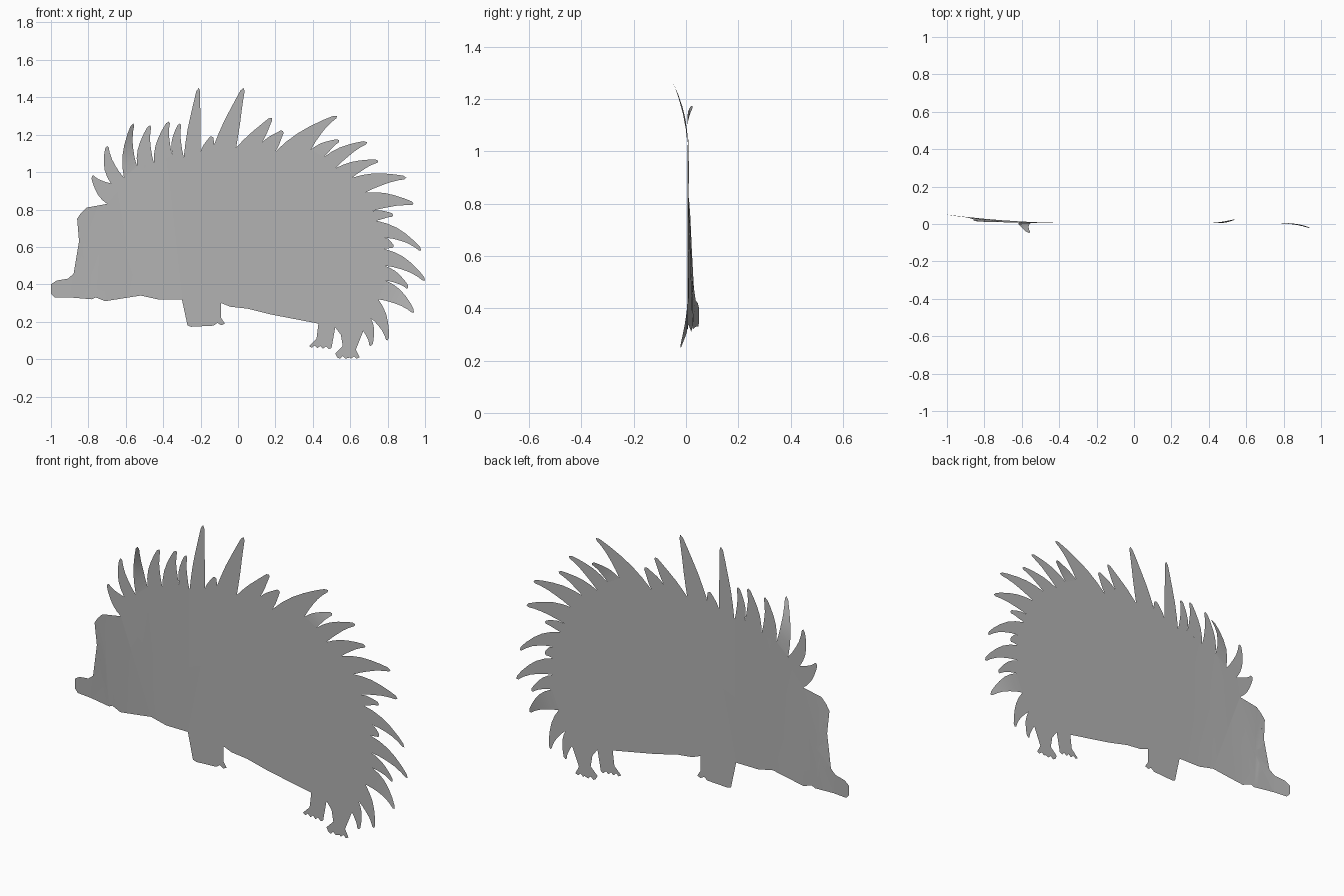
import bpy
import bmesh
from mathutils import Vector

cube = bpy.data.objects.get("Cube")
if cube:
    bpy.data.objects.remove(cube, do_unlink=True)

material = bpy.data.materials.new("plain_grey")
material.use_nodes = True
GREY = (0.45, 0.45, 0.45, 1)
material.diffuse_color = GREY
material.node_tree.nodes["Principled BSDF"].inputs["Base Color"].default_value = GREY

UNIT = 0.01          # outlines are drawn in hundredths


def sheet_depth(x, z):
    """Depth of the sheet: flat, but the face sweeps back toward the snout."""
    reach = max(0, -x - 0.3) / 0.7
    lowness = min(1, max(0.3, 1 - 1.7 * (z - 0.4)))
    return 0.005 + 0.045 * reach ** 2 * lowness


def place(point, curl=0):
    x, z = point[0] * UNIT, point[1] * UNIT
    return Vector((x, sheet_depth(x, z) + curl, z))


def finish(name, bm):
    """Turn the faces to the front and make the object."""
    for face in bm.faces:
        face.normal_update()
        if face.normal.y > 0:
            face.normal_flip()
    mesh = bpy.data.meshes.new(name)
    bm.to_mesh(mesh)
    bm.free()
    mesh.materials.append(material)
    obj = bpy.data.objects.new(name, mesh)
    bpy.context.collection.objects.link(obj)
    bpy.ops.object.select_all(action="DESELECT")
    obj.select_set(True)
    bpy.context.view_layer.objects.active = obj
    bpy.ops.object.shade_smooth_by_angle()
    return obj


def plate(name, outline):
    """Flat cut-out, sliced upright so that it can follow the bend."""
    bm = bmesh.new()
    bm.faces.new([bm.verts.new(place(p)) for p in outline])
    for vert in bm.verts:
        vert.co.y = 0
    bmesh.ops.triangulate(bm, faces=bm.faces[:])
    for step in range(3, 10):
        bmesh.ops.bisect_plane(bm, geom=bm.verts[:] + bm.edges[:] + bm.faces[:],
                               plane_co=(-step / 10, 0, 0), plane_no=(1, 0, 0))
    for vert in bm.verts:
        vert.co.y = sheet_depth(vert.co.x, vert.co.z)
    return finish(name, bm)


def add_quill(bm, start, tip, end, bend, curl):
    """Tapered, bowed blade standing on the body edge from start to end."""
    start, tip, end = Vector(start), Vector(tip), Vector(end)
    middle, half = (start + end) / 2, (end - start) / 2
    axis = tip - middle
    left = Vector((-axis.y, axis.x))
    rungs = []
    for t in (0, 0.2, 0.4, 0.6, 0.8, 0.95):
        centre = middle + axis * t + left * bend * 4 * t * (1 - t)
        side = half * (1 - t) - left.normalized() * 0.8 * min(1, 3 * t)
        rungs.append([bm.verts.new(place(p, curl * t * t))
                      for p in (centre - side, centre + side)])
    for low, high in zip(rungs, rungs[1:]):
        bm.faces.new((low[0], low[1], high[1], high[0]))
    bm.faces.new((*rungs[-1], bm.verts.new(place(tip, curl))))


def quill_row(name, start, quills, bend, curls=None):
    """Row of quills, each given as tip x, tip z, next root x, next root z."""
    bm = bmesh.new()
    roots = [start]
    for index, (tip_x, tip_z, root_x, root_z) in enumerate(quills):
        root = (root_x, root_z)
        add_quill(bm, roots[-1], (tip_x, tip_z), root, bend,
                  (curls or {}).get(index, 0))
        roots.append(root)
    finish(name, bm)
    return roots


def leg(name, back, front, toes):
    """Leg between two side outlines, with a scalloped row of toes."""
    heel, toe = Vector(back[-1]), Vector(front[-1])
    sole = []
    for i in range(1, toes * 2):
        point = heel.lerp(toe, i / (toes * 2))
        point.y += 0.6 if i % 2 == 0 else -0.8
        sole.append(tuple(point))
    plate(name, back + sole + front[::-1])


# Quills, from the brow over the back to the rump
brow = quill_row("brow_quills", (-70, 83), [
    (-78, 98, -68, 94), (-70, 114, -61, 97)], 0.1)
crown = quill_row("crown_quills", brow[-1], [
    (-56, 126, -54, 103), (-47, 125, -45, 105),
    (-37, 127, -35, 109), (-31, 126, -29, 108)], 0.08, {0: -0.055})
shoulder = quill_row("shoulder_quills", crown[-1], [
    (-21, 145, -20, 111), (-14, 119, -13, 114), (3, 145, -1, 113),
    (18, 129, 13, 116), (24, 122, 20, 111)], 0.01)
back = quill_row("back_quills", shoulder[-1], [
    (53, 130, 39, 112), (54, 117, 46, 108), (69, 116, 52, 102),
    (75, 106, 61, 97), (90, 97, 68, 89), (94, 83, 71, 79),
    (83, 77, 74, 74)], 0.06, {1: 0.02})
rump = quill_row("rump_quills", back[-1], [
    (98, 58, 78, 65), (83, 60, 78, 59), (100, 42, 78, 50),
    (91, 38, 79, 42), (94, 25, 75, 32), (80, 10, 71, 22),
    (71, 7, 67, 15)], 0.09, {4: -0.027})

# Body, bounded by the quill roots and the belly line
belly = [(55, 13), (52, 17), (43, 19), (17, 24), (5, 27), (-4, 28),
         (-9, 30), (-30, 32), (-43, 32), (-52, 34)]
plate("body", brow + crown[1:] + shoulder[1:] + back[1:] + rump[1:] + belly)

# Head with chin, snout, cheek and forehead
chin = [(-52, 34), (-71, 31), (-76, 33), (-78, 32), (-90, 33)]
snout = [(-98, 33), (-100, 35), (-100, 40), (-97, 42), (-91, 43), (-78, 54)]
forehead = [(-83, 57), (-85, 63), (-84, 68), (-83, 73), (-86, 75),
            (-84, 78), (-81, 81), (-70, 83)]
plate("head", chin + snout + forehead)

# Legs
leg("front_leg", [(-30, 32), (-27, 27), (-27, 18)],
    [(-9, 30), (-9, 22), (-7, 19)], 5)
leg("near_hind_leg", [(43, 19), (42, 11), (38, 7)],
    [(52, 17), (48, 14), (47, 9), (50, 6)], 4)
leg("far_hind_leg", [(55, 13), (56, 7), (52, 3), (53, 1)],
    [(67, 15), (64, 10), (63, 5), (65, 1)], 4)
